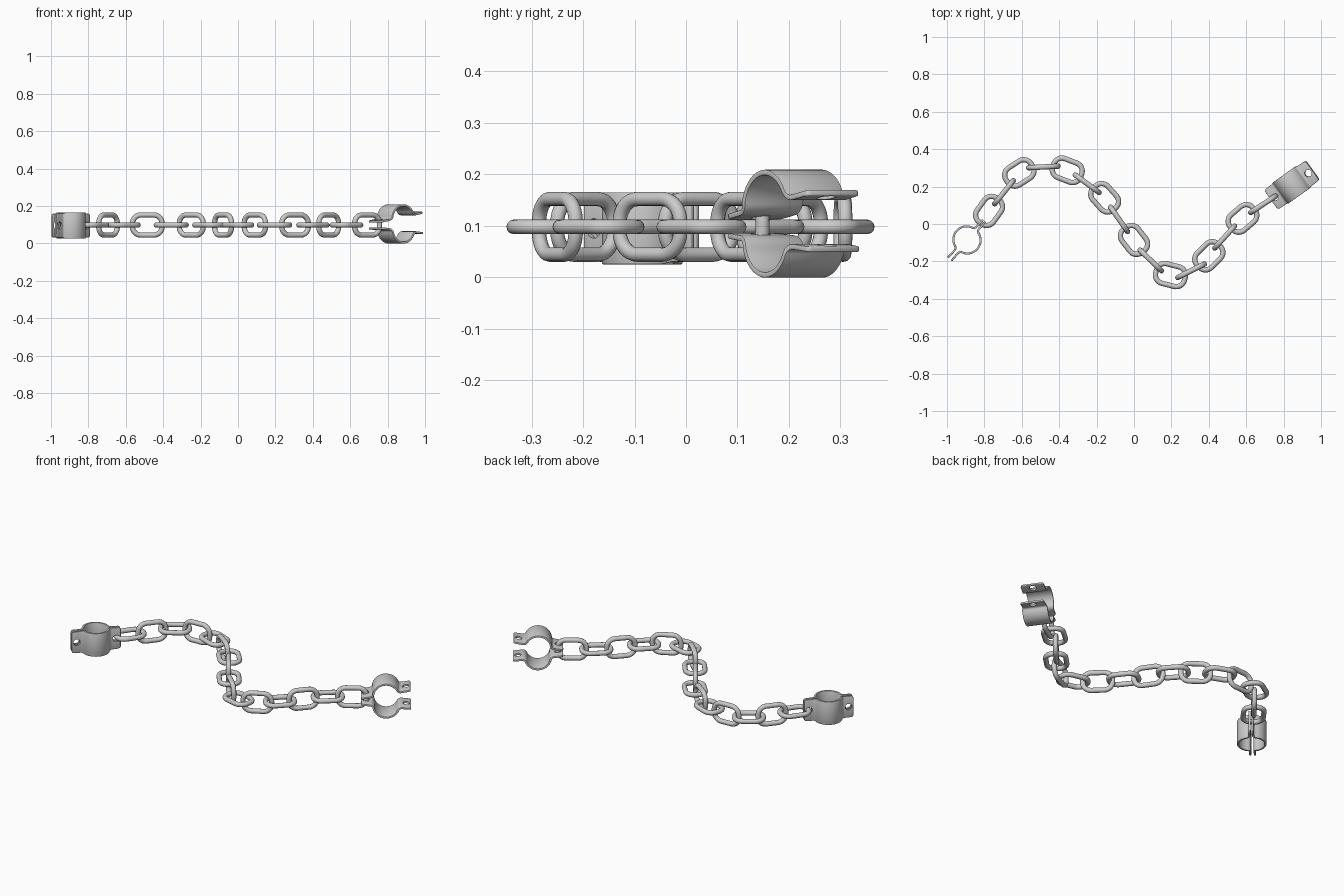
import bpy, bmesh
from math import sin, cos, pi, radians, sqrt, atan2
from mathutils import Matrix, Vector

if "Cube" in bpy.data.objects:
    bpy.data.objects.remove(bpy.data.objects["Cube"])

scene = bpy.context.scene.collection
ZC = 0.098                      # height of the chain's centre line


def bake(obj):
    """Return a plain mesh of the object with its modifiers applied."""
    bpy.context.view_layer.update()
    dg = bpy.context.evaluated_depsgraph_get()
    return bpy.data.meshes.new_from_object(obj.evaluated_get(dg))


def add(name, data, matrix=None):
    obj = bpy.data.objects.new(name, data)
    scene.objects.link(obj)
    if matrix is not None:
        obj.matrix_world = matrix
    return obj


# ---- chain link: round wire swept along a rounded rectangle
def link_mesh(length=0.187, width=0.136, wire=0.014, corner=0.046):
    hx, hy = length / 2 - wire - corner, width / 2 - wire - corner
    pts = []
    for q, (sx, sy) in enumerate([(1, 1), (-1, 1), (-1, -1), (1, -1)]):
        for i in range(9):
            a = q * pi / 2 + i * pi / 16
            pts.append((sx * hx + corner * cos(a), sy * hy + corner * sin(a), 0, 1))
    cu = bpy.data.curves.new("link_path", 'CURVE')
    cu.dimensions = '3D'
    cu.bevel_depth, cu.bevel_resolution = wire, 4
    sp = cu.splines.new('POLY')
    sp.points.add(len(pts) - 1)
    for p, co in zip(sp.points, pts):
        p.co = co
    sp.use_cyclic_u = True
    tmp = add("link_path", cu)
    me = bake(tmp)
    bpy.data.objects.remove(tmp)
    for f in me.polygons:
        f.use_smooth = True
    return me


# ---- clamp half: bent strap with two pierced flanges (u along, v bulge, w width)
def clamp_mesh(R=0.071, f=0.02, g=0.008, tip=0.138, hole=0.111):
    c = sqrt((R + f) ** 2 - (g + f) ** 2)
    phi = atan2(g + f, c)
    side = [(-tip, g, .054), (-tip + .003, g, .060), (-tip + .012, g, .064), (-c - .008, g, .065)]
    for i in range(7):          # fillet from flange into ring
        a = -pi / 2 + (pi / 2 - phi) * i / 6
        side.append((-c + f * cos(a), g + f + f * sin(a), .065 + .005 * i / 6))
    arc = []
    for i in range(1, 24):      # half ring
        a = pi - phi - (pi - 2 * phi) * i / 24
        arc.append((R * cos(a), R * sin(a), .07))
    prof = side + arc + [(-u, v, w) for u, v, w in reversed(side)]
    bm = bmesh.new()
    rows = [[bm.verts.new((u, v, s * w)) for s in (-1, 1)] for u, v, w in prof]
    for a, b in zip(rows, rows[1:]):
        bm.faces.new((a[0], a[1], b[1], b[0]))
    me = bpy.data.meshes.new("strap")
    bm.to_mesh(me)
    bm.free()
    strap = add("strap", me)
    m = strap.modifiers.new("thick", 'SOLIDIFY')
    m.thickness, m.offset = 0.011, 0
    m = strap.modifiers.new("round", 'BEVEL')
    m.width, m.segments, m.limit_method, m.angle_limit = 0.0025, 2, 'ANGLE', radians(50)
    cutters = []
    for s in (-1, 1):           # flange holes
        bm = bmesh.new()
        bmesh.ops.create_cone(bm, cap_ends=True, segments=24, radius1=.019, radius2=.019,
                              depth=.06, matrix=Matrix.Translation((s * hole, g, 0))
                              @ Matrix.Rotation(pi / 2, 4, 'X'))
        cm = bpy.data.meshes.new("hole_cutter")
        bm.to_mesh(cm)
        bm.free()
        cut = add("hole_cutter", cm)
        cut.hide_render = True
        cutters.append(cut)
        m = strap.modifiers.new("hole", 'BOOLEAN')
        m.operation, m.solver, m.object = 'DIFFERENCE', 'EXACT', cut
    out = bake(strap)
    for o in [strap] + cutters:
        bpy.data.objects.remove(o)
    return out


def clamp_half(name, mesh, frame, flip, opening):
    """Place a half, swung open about the chain-side end of its flange."""
    piv = Vector((-0.13, 0, 0))
    swing = (Matrix.Translation(piv) @ Matrix.Rotation(radians(opening), 4, 'Z')
             @ Matrix.Translation(-piv))
    turn = Matrix.Rotation(pi, 4, 'X') if flip else Matrix.Identity(4)
    obj = add(name, mesh, frame @ turn @ swing)
    bpy.ops.object.select_all(action='DESELECT')
    obj.select_set(True)
    bpy.context.view_layer.objects.active = obj
    bpy.ops.object.shade_smooth_by_angle(angle=radians(40))


half = clamp_mesh()

# closed clamp: ring axis vertical
A1 = radians(48)
P1 = Vector((-0.893, -0.085, 0.095))
frame1 = Matrix.Translation(P1) @ Matrix.Rotation(A1 + pi, 4, 'Z')
clamp_half("closed_clamp_half_a", half, frame1, False, 1)
clamp_half("closed_clamp_half_b", half, frame1, True, 1)

# open clamp: ring axis horizontal, halves swung apart
A2 = radians(35.5)
P2 = Vector((0.846, 0.21, 0))
lay = Matrix.Rotation(A2, 4, 'Z') @ Matrix.Rotation(pi / 2, 4, 'X')
clamp_half("open_clamp_upper", half.copy(), Matrix.Translation(P2 + Vector((0, 0, .110))) @ lay, False, 10)
clamp_half("open_clamp_lower", half.copy(), Matrix.Translation(P2 + Vector((0, 0, .088))) @ lay, True, 5.5)

# chain: flat and upright links alternate along an S curve
path = [(-.775, .07), (-.695, .17), (-.613, .273), (-.485, .305), (-.357, .287),
        (-.25, .215), (-.157, .14), (-.08, .025), (0, -.085), (.09, -.195),
        (.195, -.273), (.305, -.25), (.40, -.17), (.485, -.07), (.58, .03), (.69, .105)]
ends = [(P1.x + .111 * cos(A1), P1.y + .111 * sin(A1)),
        (P2.x - .111 * cos(A2), P2.y - .111 * sin(A2))]
chain = [ends[0]] + path + [ends[1]]
link = link_mesh()
for i, (x, y) in enumerate(path):
    a, b = chain[i], chain[i + 2]
    m = Matrix.Translation((x, y, ZC)) @ Matrix.Rotation(atan2(b[1] - a[1], b[0] - a[0]), 4, 'Z')
    upright = i % 2 == 1
    if upright:
        m = m @ Matrix.Rotation(pi / 2, 4, 'X')
    add(f"{'upright' if upright else 'flat'}_link_{i + 1}", link, m)
